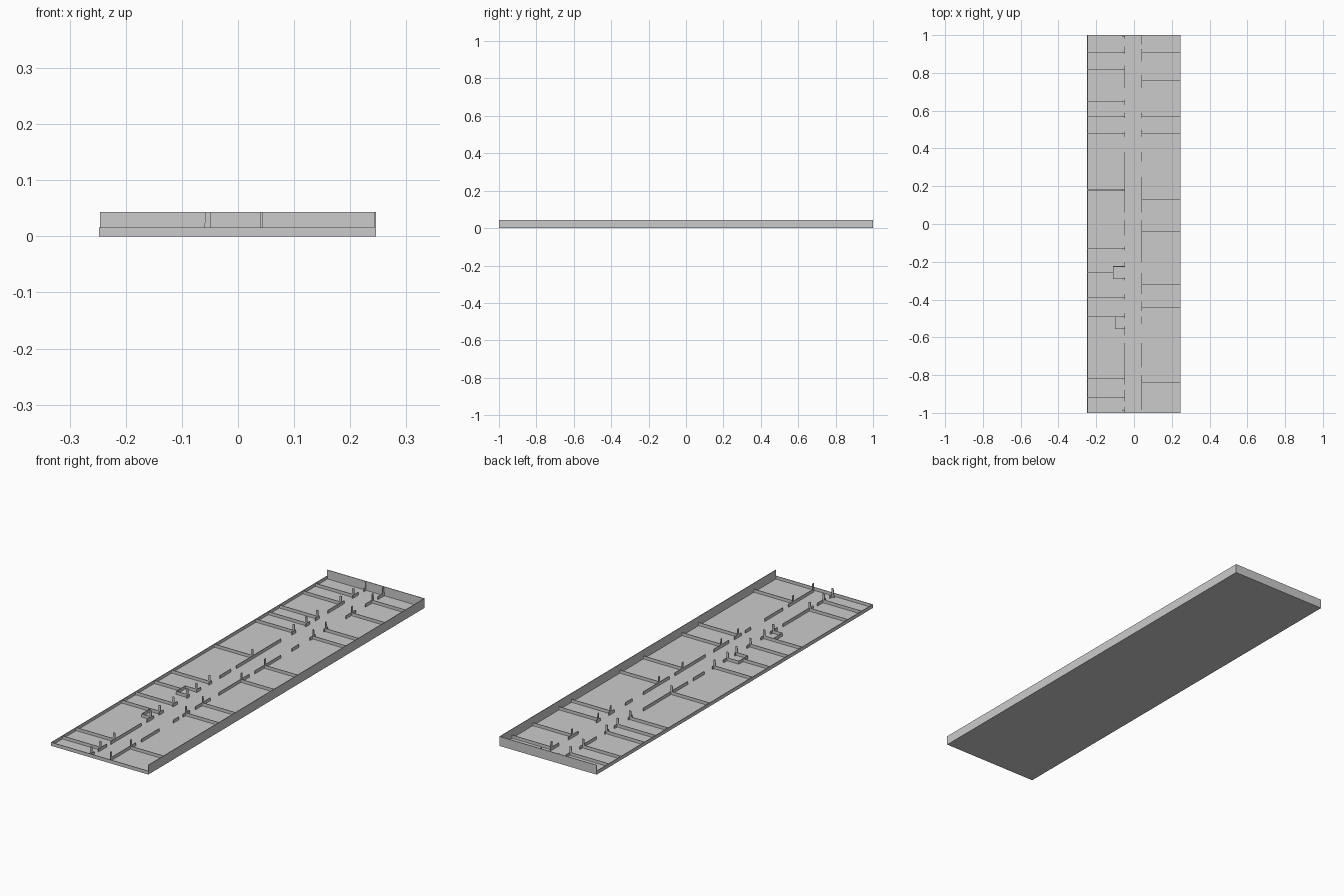
import bpy
import bmesh
from mathutils import Matrix, Vector

cube = bpy.data.objects.get("Cube")
if cube:
    bpy.data.objects.remove(cube)

FLOOR_TOP = 0.002
LOW = 0.016
HIGH = 0.043
THICK = 0.003
HALF_WIDTH = 0.246
LEFT_HALL = 0.042
RIGHT_HALL = -0.05


def add_box(bm, x_range, y_range, z_range):
    """Add an axis-aligned box spanning the three ranges."""
    low, high = (Vector(corner) for corner in zip(x_range, y_range, z_range))
    size = high - low
    matrix = Matrix.Translation((low + high) / 2) @ Matrix.Diagonal((*size, 1))
    bmesh.ops.create_cube(bm, size=1, matrix=matrix)


def add_wall_x(bm, x_start, x_end, y, top=LOW):
    add_box(bm, (x_start, x_end), (y - THICK / 2, y + THICK / 2), (0, top))


def add_wall_y(bm, x, y_start, y_end, top=LOW):
    add_box(bm, (x - THICK / 2, x + THICK / 2), (y_start, y_end), (0, top))


def add_fin(bm, origin, along, across):
    """Add an upright door jamb that narrows towards its top."""
    origin, along, across = Vector(origin), Vector(along), Vector(across)
    profile = [(0, 0), (0.013, 0), (0.009, HIGH), (0, HIGH)]
    verts = [bm.verts.new(origin + along * u + Vector((0, 0, z)) - across * THICK / 2)
             for u, z in profile]
    face = bm.faces.new(verts)
    extruded = bmesh.ops.extrude_face_region(bm, geom=[face])["geom"]
    moved = [item for item in extruded if isinstance(item, bmesh.types.BMVert)]
    bmesh.ops.translate(bm, verts=moved, vec=across * THICK)


def finish(bm, name):
    bmesh.ops.recalc_face_normals(bm, faces=bm.faces)
    mesh = bpy.data.meshes.new(name)
    bm.to_mesh(mesh)
    bm.free()
    bpy.context.collection.objects.link(bpy.data.objects.new(name, mesh))


# Floor
bm = bmesh.new()
add_box(bm, (-HALF_WIDTH, HALF_WIDTH), (-1, 1), (0, FLOOR_TOP))
finish(bm, "floor")

# Outer walls: two low, two full height
bm = bmesh.new()
add_wall_x(bm, -HALF_WIDTH, HALF_WIDTH, -1 + THICK / 2)
add_wall_y(bm, -HALF_WIDTH, -1, 1)
finish(bm, "low_outer_walls")
bm = bmesh.new()
add_wall_x(bm, -HALF_WIDTH, HALF_WIDTH, 1 - THICK / 2, HIGH)
add_wall_y(bm, HALF_WIDTH - THICK / 2, -1, 1, HIGH)
finish(bm, "tall_outer_walls")

# Partitions between rooms
left_rooms = [-0.84, -0.44, -0.32, -0.04, 0.13, 0.48, 0.57, 0.76, 0.91]
right_rooms = [-0.92, -0.82, -0.49, -0.39, -0.13, 0.18, 0.48, 0.57, 0.65, 0.82, 0.91]
bm = bmesh.new()
for y in left_rooms:
    add_wall_x(bm, LEFT_HALL, HALF_WIDTH, y)
finish(bm, "left_partitions")
bm = bmesh.new()
for y in right_rooms:
    add_wall_x(bm, -HALF_WIDTH, RIGHT_HALL, y)
finish(bm, "right_partitions")

# Entry alcoves on the right of the corridor
bm = bmesh.new()
for x, y_start, y_end in [(-0.11, -0.29, -0.225), (-0.1, -0.555, -0.49)]:
    add_wall_y(bm, x, y_start, y_end)
    for y in (y_start, y_end):
        add_wall_x(bm, x, RIGHT_HALL, y)
add_wall_x(bm, -HALF_WIDTH, -0.11, -0.255)
finish(bm, "entry_alcoves")

# Corridor walls, broken by doorways
left_runs = [(-0.98, -0.8), (-0.76, -0.63), (-0.53, -0.49), (-0.46, -0.41),
             (-0.37, -0.26), (-0.2, 0.02), (0.06, 0.25), (0.33, 0.38),
             (0.46, 0.5), (0.56, 0.59), (0.72, 0.79), (0.86, 0.91), (0.95, 1)]
right_runs = [(-1, -0.97), (-0.94, -0.88), (-0.85, -0.63), (-0.59, -0.54),
              (-0.5, -0.47), (-0.4, -0.37), (-0.3, -0.28), (-0.23, -0.2),
              (-0.14, -0.12), (-0.06, 0.02), (0.06, 0.38), (0.46, 0.49),
              (0.56, 0.59), (0.63, 0.66), (0.72, 0.84), (0.9, 0.94), (0.98, 1)]
for name, x, runs in [("left_corridor_wall", LEFT_HALL, left_runs),
                      ("right_corridor_wall", RIGHT_HALL, right_runs)]:
    bm = bmesh.new()
    for y_start, y_end in runs:
        add_wall_y(bm, x, y_start, y_end)
    finish(bm, name)

# Full-height door jambs where partitions meet the corridor
bm = bmesh.new()
for y in [-0.985] + left_rooms + [0.985]:
    add_fin(bm, (LEFT_HALL, y, 0), (0, 1, 0), (1, 0, 0))
finish(bm, "left_door_jambs")
bm = bmesh.new()
for y in [-0.985] + right_rooms + [-0.555, -0.29, -0.225, 0.995]:
    add_fin(bm, (RIGHT_HALL + THICK / 2, y, 0), (-1, 0, 0), (0, 1, 0))
finish(bm, "right_door_jambs")
